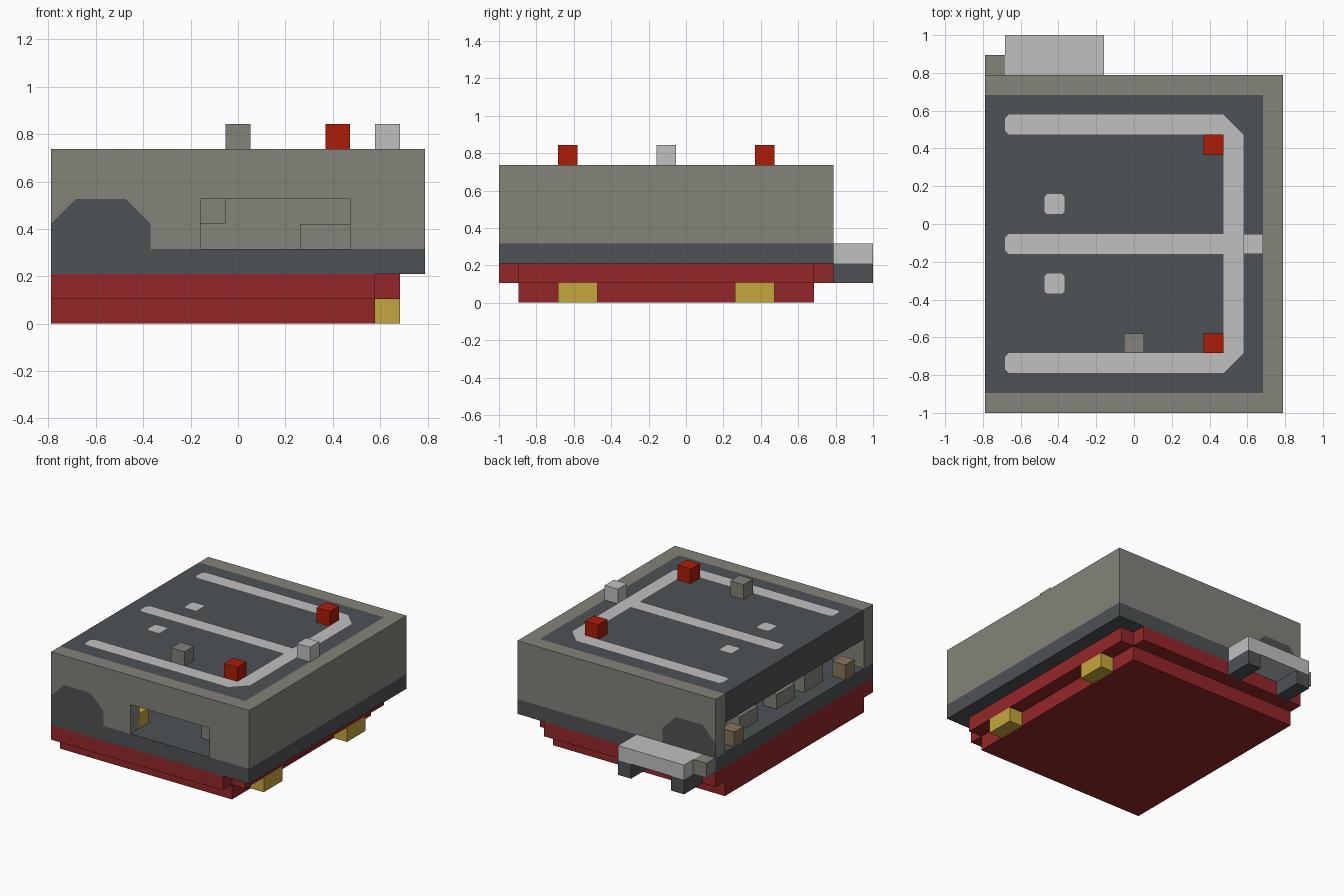
import bpy
import bmesh
from mathutils import Vector

if "Cube" in bpy.data.objects:
    bpy.data.objects.remove(bpy.data.objects["Cube"])

U = 2 / 19  # one block


def to_world(i, j, k):
    return Vector(((i - 7.5) * U, (j - 9.5) * U, k * U))


def material(name, rgb):
    col = [(c / 255) ** 2.2 for c in rgb] + [1]
    m = bpy.data.materials.new(name)
    m.use_nodes = True
    m.diffuse_color = col
    m.node_tree.nodes["Principled BSDF"].inputs["Base Color"].default_value = col
    return m


GREY = material("warm grey", (130, 130, 121))
DARK = material("dark slate", (79, 83, 85))
LIGHT = material("pale grey", (190, 191, 191))
RED = material("dark red", (146, 43, 45))
BRIGHT = material("bright red", (172, 33, 15))
GOLD = material("gold", (196, 165, 62))
BROWN = material("tan brown", (134, 118, 92))


def finish(name, mat, bm):
    me = bpy.data.meshes.new(name)
    bm.to_mesh(me)
    bm.free()
    me.materials.append(mat)
    ob = bpy.data.objects.new(name, me)
    bpy.context.collection.objects.link(ob)
    return ob


def boxes(name, mat, *spans):
    """Each span is ((i0, i1), (j0, j1), (k0, k1)) in blocks."""
    bm = bmesh.new()
    for x, y, z in spans:
        lo, hi = [to_world(x[n], y[n], z[n]) for n in (0, 1)]
        for v in bmesh.ops.create_cube(bm, size=1)["verts"]:
            v.co = Vector(hi[a] if v.co[a] > 0 else lo[a] for a in range(3))
    return finish(name, mat, bm)


# Maps from flat block coordinates to each outer side, with its direction
SIDES = {
    "top": (lambda a, b, e: (a, b, 7 + e), (0, 0, 1)),
    "front": (lambda a, b, e: (a, -e, b), (0, -1, 0)),
    "back": (lambda a, b, e: (a, 17 + e, b), (0, 1, 0)),
    "left": (lambda a, b, e: (-e, a, b), (-1, 0, 0)),
    "inner_back": (lambda a, b, e: (a, 16 - e, b), (0, -1, 0)),
}


def plate(name, mat, side, rects, lift=0.02, cut=0.2, keep=lambda a, b: False):
    """Painted patch made of block rectangles (a0, a1, b0, b1) with cut corners."""
    cells = {(a, b) for a0, a1, b0, b1 in rects
             for a in range(a0, a1) for b in range(b0, b1)}
    bm = bmesh.new()
    pts = {}
    for a, b in sorted(cells):
        ring = [(a, b), (a + 1, b), (a + 1, b + 1), (a, b + 1)]
        for p in ring:
            if p not in pts:
                pts[p] = bm.verts.new((p[0], p[1], 0))
        bm.faces.new([pts[p] for p in ring])
    bmesh.ops.dissolve_limit(bm, angle_limit=0.01, verts=bm.verts[:],
                             edges=bm.edges[:], use_dissolve_boundaries=True)
    if cut:
        corners = []
        for v in bm.verts:
            if len(v.link_edges) == 2 and not keep(round(v.co.x), round(v.co.y)):
                d = [e.other_vert(v).co - v.co for e in v.link_edges]
                if d[0].cross(d[1]).length > 0.01:
                    corners.append(v)
        if corners:
            bmesh.ops.bevel(bm, geom=corners, offset=cut, segments=1,
                            affect="VERTICES", profile=0.5)
    place, out = SIDES[side]
    for v in bm.verts:
        v.co = to_world(*place(v.co.x, v.co.y, lift))
    bm.normal_update()
    for f in bm.faces:
        if f.normal.dot(Vector(out)) < 0:
            f.normal_flip()
    return finish(name, mat, bm)


# Underside
boxes("lower_hull", RED, ((0, 13), (1, 16), (0, 1)))
boxes("upper_hull", RED, ((0, 13), (0, 17), (1, 2)), ((13, 14), (1, 16), (1, 2)))
boxes("side_feet", GOLD, ((13, 14), (3, 5), (0, 1)), ((13, 14), (12, 14), (0, 1)))

# Cabin shell, open on the right side
boxes("floor", DARK, ((0, 15), (0, 17), (2, 3)))
boxes("front_wall", GREY, ((0, 6), (0, 1), (3, 5)), ((12, 15), (0, 1), (3, 5)))
boxes("back_wall", GREY, ((0, 15), (16, 17), (3, 5)))
boxes("end_wall", GREY, ((14, 15), (1, 16), (3, 5)))
boxes("roof", DARK, ((0, 14), (1, 16), (5, 7)))
boxes("roof_rim", GREY, ((0, 15), (0, 1), (5, 7)), ((0, 15), (16, 17), (5, 7)),
      ((14, 15), (1, 16), (5, 7)))

# Painted lower trim and portholes on the front and back
for side in ("front", "back"):
    plate(side + "_trim", DARK, side, [(0, 4, 3, 5), (0, 15, 2, 3)],
          keep=lambda a, b: a in (0, 15) or b == 2)
    plate(side + "_porthole", DARK, side, [(13, 14, 4, 5)], cut=0.3)
for n, j in enumerate((0, 16)):
    plate(f"wall_end_{n}", DARK, "left", [(j, j + 1, 3, 5)], cut=0)

# Pale lines on the roof
plate("roof_lines", LIGHT, "top",
      [(0, 13, 2, 3), (0, 13, 14, 15), (0, 13, 8, 9), (12, 13, 2, 15),
       (8, 9, 3, 4), (8, 9, 13, 14), (8, 9, 7, 10), (1, 2, 7, 10), (5, 6, 7, 10)],
      lift=0.04, keep=lambda a, b: a == 0)
for n, (a, b, w) in enumerate([(2, 10, 3), (2, 6, 3), (8, 11, 1), (8, 5, 1)]):
    plate(f"roof_dash_{n}", LIGHT, "top", [(a, a + w, b, b + 1)], lift=0.04, cut=0.12)

# Brown roof markers
spots = [(i, j) for i in (4, 12) for j in (1, 15)]
spots += [(i, j) for i in (7, 13) for j in (5, 11)] + [(3, 7), (3, 9)]
for n, (a, b) in enumerate(spots):
    plate(f"roof_marker_{n}", BROWN, "top", [(a, a + 1, b, b + 1)], cut=0)

# Roof lines and lamps showing on the open edge
for j in (2, 8, 14):
    plate(f"edge_line_{j}", LIGHT, "left", [(j, j + 1, 6, 7)],
          keep=lambda a, b: b == 7)
for j in (2, 14):
    plate(f"edge_lamp_{j}", GOLD, "left", [(j, j + 1, 5, 6)], cut=0)

# Knobs on the roof
boxes("red_beacons", BRIGHT, ((11, 12), (3, 4), (7, 8)), ((11, 12), (13, 14), (7, 8)))
boxes("grey_knob", GREY, ((7, 8), (3, 4), (7, 8)))
boxes("pale_knob", LIGHT, ((13, 14), (8, 9), (7, 8)))

# Cabin fittings
boxes("brown_seats", BROWN, ((0, 1), (2, 3), (3, 4)), ((0, 1), (14, 15), (3, 4)))
boxes("consoles", GREY, ((1, 2), (11, 13), (3, 4)), ((1, 2), (7, 9), (3, 4)),
      ((1, 2), (4, 6), (3, 5)), ((10, 12), (2, 3), (3, 4)), ((6, 7), (13, 14), (4, 5)))
boxes("cabin_lamp", GOLD, ((5, 6), (1, 2), (3, 4)))
plate("wall_screen", LIGHT, "inner_back", [(8, 9, 4, 5)])
plate("back_lining", GREY, "inner_back", [(0, 14, 3, 5)], lift=0.01, cut=0)

# Rear platform
boxes("rear_platform", LIGHT, ((1, 6), (17, 19), (2, 3)))
boxes("platform_legs", DARK, ((1, 2), (17, 19), (1, 2)), ((5, 6), (17, 19), (1, 2)))
boxes("platform_step", GREY, ((0, 1), (17, 18), (2, 3)))
